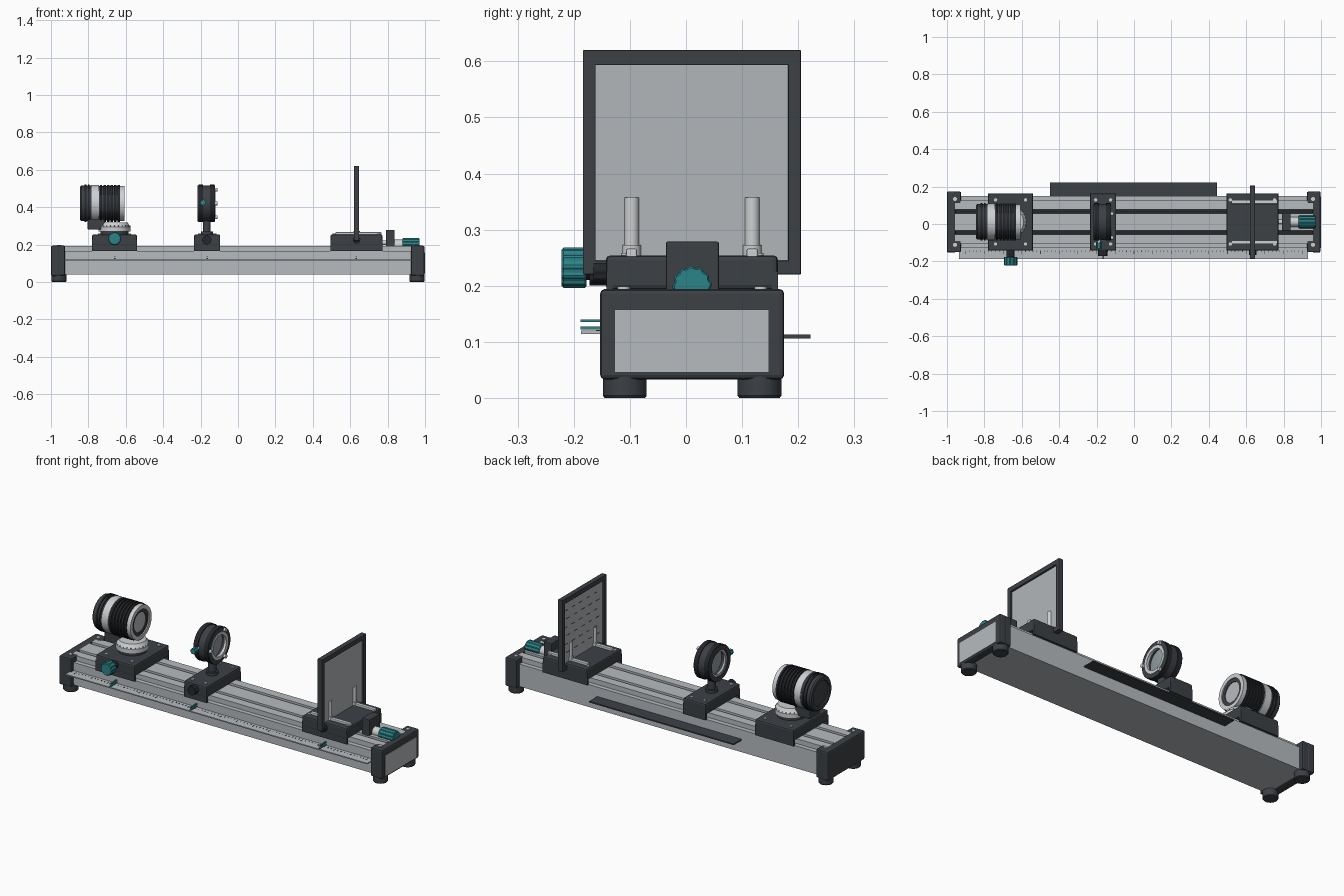
import bpy, bmesh, math
from mathutils import Vector

cube = bpy.data.objects.get("Cube")
if cube:
    bpy.data.objects.remove(cube, do_unlink=True)

CY = 0.011  # centre line of the bench in y


def material(name, r, g, b):
    m = bpy.data.materials.new(name)
    m.use_nodes = True
    m.diffuse_color = (r, g, b, 1)
    m.node_tree.nodes["Principled BSDF"].inputs["Base Color"].default_value = (r, g, b, 1)
    return m


ALU = material("brushed aluminium", 0.47, 0.5, 0.52)
SILVER = material("bright silver", 0.62, 0.63, 0.64)
DARK = material("charcoal", 0.045, 0.052, 0.06)
RUBBER = material("black rubber", 0.018, 0.02, 0.024)
TEAL = material("teal", 0.025, 0.23, 0.25)
PANEL = material("screen grey", 0.44, 0.47, 0.49)
GLASS = material("lens glass", 0.3, 0.34, 0.36)


def finish(name, bm, mat, smooth=False, bevel=0):
    bmesh.ops.recalc_face_normals(bm, faces=bm.faces)
    mesh = bpy.data.meshes.new(name)
    bm.to_mesh(mesh)
    bm.free()
    mesh.materials.append(mat)
    ob = bpy.data.objects.new(name, mesh)
    bpy.context.collection.objects.link(ob)
    if bevel:
        mod = ob.modifiers.new("Bevel", "BEVEL")
        mod.width, mod.segments = bevel, 2
    if smooth:
        bpy.ops.object.select_all(action="DESELECT")
        ob.select_set(True)
        bpy.context.view_layer.objects.active = ob
        bpy.ops.object.shade_smooth_by_angle(angle=math.radians(35))
    return ob


def box(name, x, y, z, mat, bevel=0):
    """Box from (min, max) ranges."""
    bm = bmesh.new()
    bmesh.ops.create_cube(bm, size=1)
    for v in bm.verts:
        v.co = [(a + b) / 2 + c * (b - a) for (a, b), c in zip((x, y, z), v.co)]
    return finish(name, bm, mat, bevel=bevel)


def lathe(name, profile, axis, loc, mat, segs=40, knurl=0, closed=False):
    """Turn (distance, radius) points around an axis; knurl dents every second step."""
    bm = bmesh.new()
    rings = []
    for t, r in profile:
        ring = []
        for i in range(segs):
            a = 2 * math.pi * i / segs
            rr = r * (1 - knurl * (i // 2 % 2))
            c, s = rr * math.cos(a), rr * math.sin(a)
            co = {"X": (t, c, s), "Y": (c, t, s), "Z": (c, s, t)}[axis]
            ring.append(bm.verts.new(Vector(loc) + Vector(co)))
        rings.append(ring)
    pairs = list(zip(rings, rings[1:])) + ([(rings[-1], rings[0])] if closed else [])
    for p, q in pairs:
        for i in range(segs):
            j = (i + 1) % segs
            bm.faces.new((p[i], p[j], q[j], q[i]))
    if not closed:
        bm.faces.new(rings[0])
        bm.faces.new(rings[-1])
    return finish(name, bm, mat, smooth=not knurl)


def rod(name, axis, a, b, r, loc, mat, segs=32, knurl=0):
    return lathe(name, [(a, r), (b, r)], axis, loc, mat, segs, knurl)


def tube(name, a, b, r_in, r_out, loc, mat):
    return lathe(name, [(a, r_in), (a, r_out), (b, r_out), (b, r_in)], "X", loc, mat, closed=True)


# Extruded beam: stepped section with two channels in its top
half = [(0.14, 0.04), (0.14, 0.165), (0.115, 0.165), (0.115, 0.192),
        (0.066, 0.192), (0.066, 0.17), (0.046, 0.17), (0.046, 0.192)]
section = half + [(-y, z) for y, z in reversed(half)]
bm = bmesh.new()
face = bm.faces.new([bm.verts.new((-0.96, CY + y, z)) for y, z in section])
ext = bmesh.ops.extrude_face_region(bm, geom=[face])
bmesh.ops.translate(bm, vec=(1.92, 0, 0), verts=[v for v in ext["geom"] if isinstance(v, bmesh.types.BMVert)])
finish("beam", bm, ALU)

for side, sgn in (("left", 1), ("right", -1)):
    y = CY + sgn * 0.056
    box(side + "_channel_liner", (-0.96, 0.96), (y - 0.01, y + 0.01), (0.169, 0.174), RUBBER)

# End caps with corner posts, feet and screws
for end, e in (("left", 1), ("right", -1)):
    span = lambda a, b: tuple(sorted((e * a, e * b)))
    outer = 0.997 if e > 0 else 1.0
    box(end + "_end_cap", span(0.955, outer), (CY - 0.164, CY + 0.164), (0.033, 0.194), DARK, 0.008)
    for s in (-1, 1):
        box(end + "_cap_corner", span(0.925, 0.99), tuple(sorted((CY + s * 0.1, CY + s * 0.162))),
            (0.035, 0.194), DARK, 0.006)
        lathe(end + "_foot", [(0, 0.036), (0.004, 0.039), (0.046, 0.039), (0.05, 0.036)], "Z",
              (e * 0.957, CY + s * 0.12, 0), DARK)
        rod(end + "_cap_screw", "Z", 0.19, 0.199, 0.011, (e * 0.957, CY + s * 0.122, 0), SILVER, 16)
box("end_panel", (0.99, 1.0), (-0.127, 0.148), (0.045, 0.158), ALU)

# Scale ledge in front with graduations, plain shelf behind
box("scale_ledge", (-0.935, 0.93), (-0.187, -0.125), (0.114, 0.12), ALU)
for i in range(91):
    x = -0.9 + i * 0.02
    length = 0.018 if i % 5 == 0 else 0.009
    box("scale_tick", (x - 0.0015, x + 0.0015), (-0.142 - length, -0.142), (0.1195, 0.1212), DARK)
box("back_shelf", (-0.45, 0.443), (0.14, 0.222), (0.106, 0.113), DARK)


def carriage(name, x0, x1, screw_inset):
    """Saddle block with skirts, screws and an index pointer."""
    box(name + "_carriage", (x0, x1), (-0.143, 0.164), (0.193, 0.254), DARK, 0.008)
    for s in (-1, 1):
        box(name + "_skirt", (x0, x1), tuple(sorted((CY + s * 0.141, CY + s * 0.153))), (0.165, 0.225), DARK)
        for x in (x0 + screw_inset, x1 - screw_inset):
            rod(name + "_screw", "Z", 0.25, 0.258, 0.009, (x, CY + s * 0.118, 0), SILVER, 16)
    mid = (x0 + x1) / 2
    for z in (0.122, 0.135):
        box(name + "_pointer", (mid - 0.004, mid + 0.004), (-0.188, -0.127), (z, z + 0.005), TEAL)


carriage("lamp", -0.78, -0.54, 0.04)
carriage("lens", -0.235, -0.095, 0.03)
carriage("screen", 0.495, 0.772, 0.02)

# Lamp carriage: focus knob, dial and bracket
LX = -0.66
rod("focus_shaft", "Y", -0.178, -0.14, 0.022, (LX, 0, 0.232), RUBBER, 32, 0.08)
lathe("focus_knob", [(-0.222, 0.032), (-0.218, 0.036), (-0.18, 0.036), (-0.177, 0.033)], "Y",
      (LX, 0, 0.232), TEAL, 48, 0.07)
rod("dial_neck", "Z", 0.25, 0.272, 0.075, (LX, CY, 0), DARK)
lathe("dial", [(0.27, 0.085), (0.295, 0.085), (0.3, 0.08), (0.318, 0.07)], "Z", (LX, CY, 0), SILVER, 48)
for i in range(24):
    a = math.tau * i / 24
    rod("dial_tick", "Z", 0.28, 0.301, 0.002,
        (LX + 0.0825 * math.cos(a), CY + 0.0825 * math.sin(a), 0), DARK, 6)
box("lamp_bracket", (-0.805, -0.71), (CY - 0.045, CY + 0.045), (0.28, 0.345), DARK, 0.006)

# Lamp housing: dark rear, silver band, ribbed barrel, stepped front
axis = (0, CY, 0.42)
lathe("lamp_rear", [(-0.838, 0.06), (-0.838, 0.068), (-0.845, 0.07), (-0.845, 0.088), (-0.838, 0.095),
                    (-0.78, 0.095)], "X", axis, DARK)
for x in (-0.82, -0.802):
    rod("rear_rib", "X", x, x + 0.009, 0.1, axis, RUBBER, 40)
rod("lamp_band", "X", -0.782, -0.743, 0.098, axis, SILVER, 40)
rod("lamp_barrel", "X", -0.745, -0.625, 0.092, axis, DARK, 40)
for i in range(6):
    x = -0.738 + i * 0.019
    rod("barrel_rib", "X", x, x + 0.012, 0.099, axis, RUBBER, 40)
tube("lamp_front_rim", -0.63, -0.607, 0.072, 0.094, axis, SILVER)
tube("lamp_inner_ring", -0.63, -0.613, 0.054, 0.073, axis, DARK)
rod("lamp_lens", "X", -0.63, -0.617, 0.055, axis, ALU, 40)

# Lens holder on its post
PX = -0.167
rod("lens_post", "Z", 0.25, 0.335, 0.021, (PX, CY, 0), DARK)
rod("lens_post_collar", "Z", 0.25, 0.27, 0.032, (PX, CY, 0), DARK)
tube("lens_mount", -0.217, -0.122, 0.072, 0.096, axis, DARK)
for x in (-0.212, -0.15):
    tube("lens_mount_rib", x, x + 0.025, 0.09, 0.1, axis, RUBBER)
tube("lens_front_ring", -0.135, -0.12, 0.058, 0.074, axis, SILVER)
tube("lens_back_ring", -0.21, -0.198, 0.06, 0.074, axis, ALU)
lathe("lens_glass", [(-0.185, 0.03), (-0.178, 0.073), (-0.155, 0.073), (-0.146, 0.03)], "X", axis, GLASS)
for i in range(3):
    a = math.radians(60 + 120 * i)
    rod("lens_clip", "X", -0.124, -0.11, 0.01,
        (0, CY + 0.085 * math.cos(a), 0.42 + 0.085 * math.sin(a)), SILVER, 16)
rod("lens_adjuster_stem", "Y", -0.105, -0.08, 0.008, (-0.187, 0, 0.425), SILVER, 16)
rod("lens_adjuster", "Y", -0.132, -0.1, 0.016, (-0.187, 0, 0.425), TEAL, 24, 0.1)
rod("lens_lock_knob", "Y", -0.172, -0.14, 0.025, (PX, 0, 0.225), RUBBER, 32, 0.07)

# Screen: frame, panel, clips and support rails
SX = 0.634
X = (SX - 0.014, SX + 0.014)
for y in ((-0.184, -0.161), (0.182, 0.205)):
    box("screen_frame_side", X, y, (0.22, 0.62), DARK, 0.002)
for z in ((0.593, 0.62), (0.22, 0.245)):
    box("screen_frame_bar", X, (-0.184, 0.205), z, DARK, 0.002)
box("screen_panel", (SX - 0.004, SX + 0.004), (-0.165, 0.186), (0.24, 0.597), PANEL)
for row in range(6):
    for col in range(5):
        y, z = -0.12 + col * 0.065 + row % 2 * 0.02, 0.31 + row * 0.047
        box("screen_mark", (SX - 0.0055, SX - 0.003), (y - 0.014, y + 0.014), (z, z + 0.002), DARK)
for y in (-0.097, 0.118):
    rod("screen_clip", "Z", 0.255, 0.357, 0.0135, (SX, y, 0), SILVER, 24)
    rod("screen_clip_collar", "Z", 0.253, 0.273, 0.017, (SX, y, 0), SILVER, 24)
    box("support_rail", (0.52, 0.768), (y - 0.01, y + 0.01), (0.25, 0.266), SILVER, 0.003)
rod("screen_lock_knob", "Y", -0.165, -0.14, 0.02, (SX, 0, 0.225), RUBBER, 32, 0.07)

# Fine drive at the end of the bench
box("drive_block", (0.79, 0.838), (-0.036, 0.059), (0.185, 0.279), DARK, 0.004)
rod("drive_spindle", "X", 0.76, 0.8, 0.012, (0, CY, 0.21), SILVER, 20)
rod("drive_sleeve", "X", 0.835, 0.885, 0.026, (0, CY, 0.2), SILVER)
lathe("drive_knob", [(0.88, 0.032), (0.884, 0.035), (0.966, 0.035), (0.97, 0.032)], "X",
      (0, CY, 0.2), TEAL, 48, 0.07)
